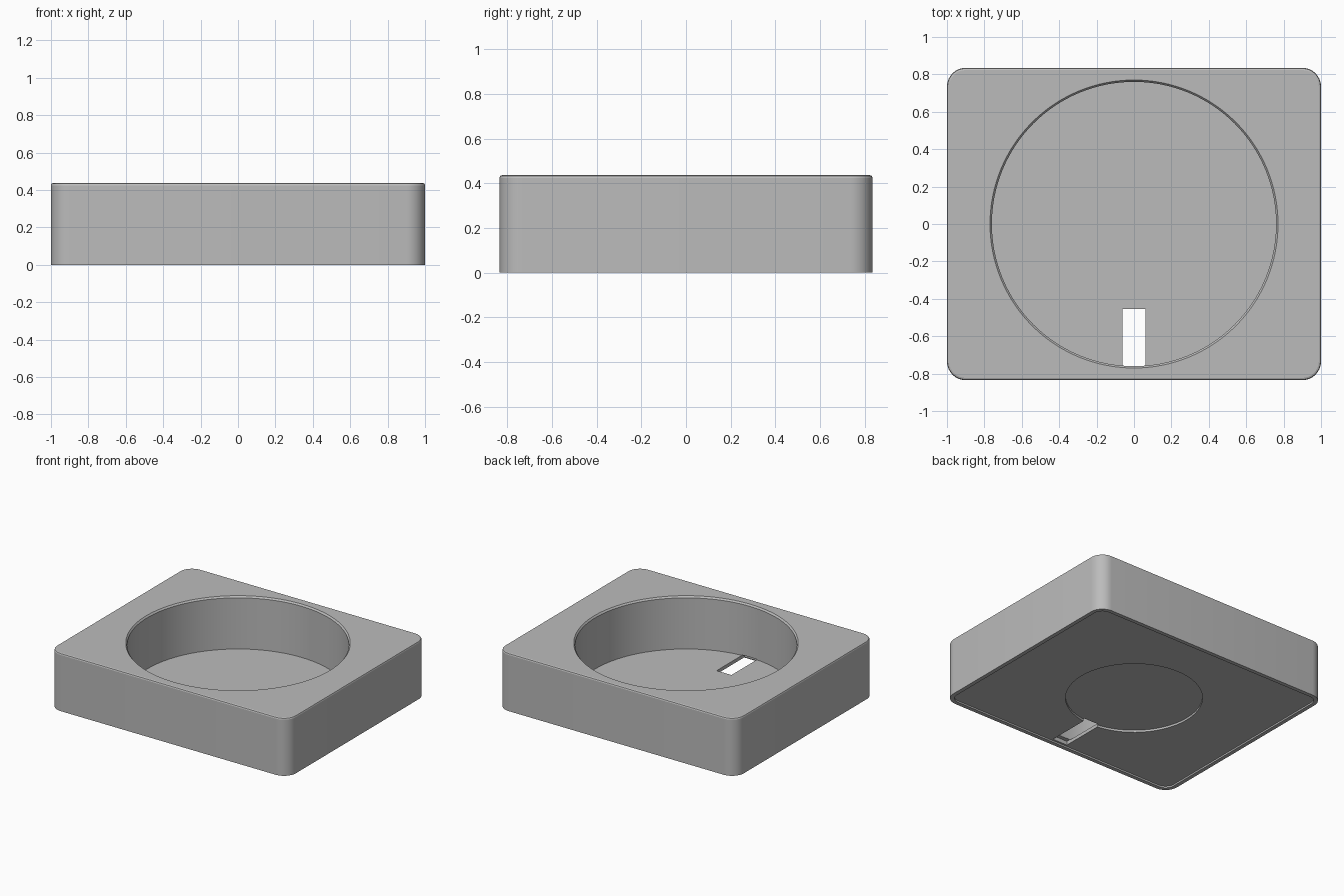
import bpy, bmesh
from math import cos, sin, pi

cube = bpy.data.objects.get("Cube")
if cube:
    bpy.data.objects.remove(cube, do_unlink=True)

HALF_X, HALF_Y, HEIGHT = 1.0, 0.835, 0.437
CORNER = 0.1
FLOOR = 0.038        # height of the pocket floor
RECESS = 0.012       # depth of the underside recess
LIP = 0.03           # width of the lip around it

grey = bpy.data.materials.new("plain_grey")
grey.use_nodes = True
grey.diffuse_color = (0.5, 0.5, 0.5, 1)
bsdf = next(n for n in grey.node_tree.nodes if n.type == 'BSDF_PRINCIPLED')
bsdf.inputs["Base Color"].default_value = grey.diffuse_color
bsdf.inputs["Roughness"].default_value = 0.6


def circle(r, z, n=128):
    return [(r * cos(2 * pi * i / n), r * sin(2 * pi * i / n), z) for i in range(n)]


def rounded_rect(inset, z, steps=8):
    r = CORNER - inset
    cx, cy = HALF_X - CORNER, HALF_Y - CORNER
    points = []
    for q, (sx, sy) in enumerate([(1, 1), (-1, 1), (-1, -1), (1, -1)]):
        for i in range(steps + 1):
            a = (q + i / steps) * pi / 2
            points.append((sx * cx + r * cos(a), sy * cy + r * sin(a), z))
    return points


def loft(name, rings):
    """Closed solid through rings of equal length, from bottom to top."""
    bm = bmesh.new()
    loops = [[bm.verts.new(p) for p in ring] for ring in rings]
    n = len(loops[0])
    for low, high in zip(loops, loops[1:]):
        for i in range(n):
            j = (i + 1) % n
            bm.faces.new((low[i], low[j], high[j], high[i]))
    bm.faces.new(loops[0][::-1])
    bm.faces.new(loops[-1])
    bmesh.ops.recalc_face_normals(bm, faces=bm.faces)
    mesh = bpy.data.meshes.new(name)
    bm.to_mesh(mesh)
    bm.free()
    mesh.materials.append(grey)
    obj = bpy.data.objects.new(name, mesh)
    bpy.context.collection.objects.link(obj)
    return obj


def cut(target, cutter):
    cutter.hide_render = True
    mod = target.modifiers.new(cutter.name, 'BOOLEAN')
    mod.operation = 'DIFFERENCE'
    mod.solver = 'EXACT'
    mod.object = cutter
    bpy.ops.object.modifier_apply(modifier=mod.name)
    bpy.data.objects.remove(cutter, do_unlink=True)


# Block with a small fillet along the top edge
fillet = 0.012
arc = [pi / 4 * i for i in range(3)]
body = loft("tray_body", [rounded_rect(0, 0)] + [
    rounded_rect(fillet * (1 - cos(a)), HEIGHT - fillet * (1 - sin(a))) for a in arc])
bpy.ops.object.select_all(action='DESELECT')
bpy.context.view_layer.objects.active = body
body.select_set(True)

# Round pocket with a chamfered rim
cut(body, loft("pocket_cutter", [
    circle(0.76, FLOOR), circle(0.76, HEIGHT - 0.012),
    circle(0.77, HEIGHT), circle(0.77, HEIGHT + 0.1)]))

# Shallow underside recess inside a thin lip
cut(body, loft("recess_cutter", [rounded_rect(LIP, -0.1), rounded_rect(LIP, RECESS)]))

# Round underside recess in the centre
cut(body, loft("round_recess_cutter", [circle(0.47, -0.1, 96), circle(0.47, 0.028, 96)]))

# Cable slot through the floor, running a little way under the front wall
x, back, front = 0.062, -0.455, -0.79
cut(body, loft("slot_cutter", [
    [(-x, front, z), (x, front, z), (x, back, z), (-x, back, z)]
    for z in (-0.1, FLOOR + 0.003)]))

bpy.ops.object.shade_smooth_by_angle(angle=pi / 9)
